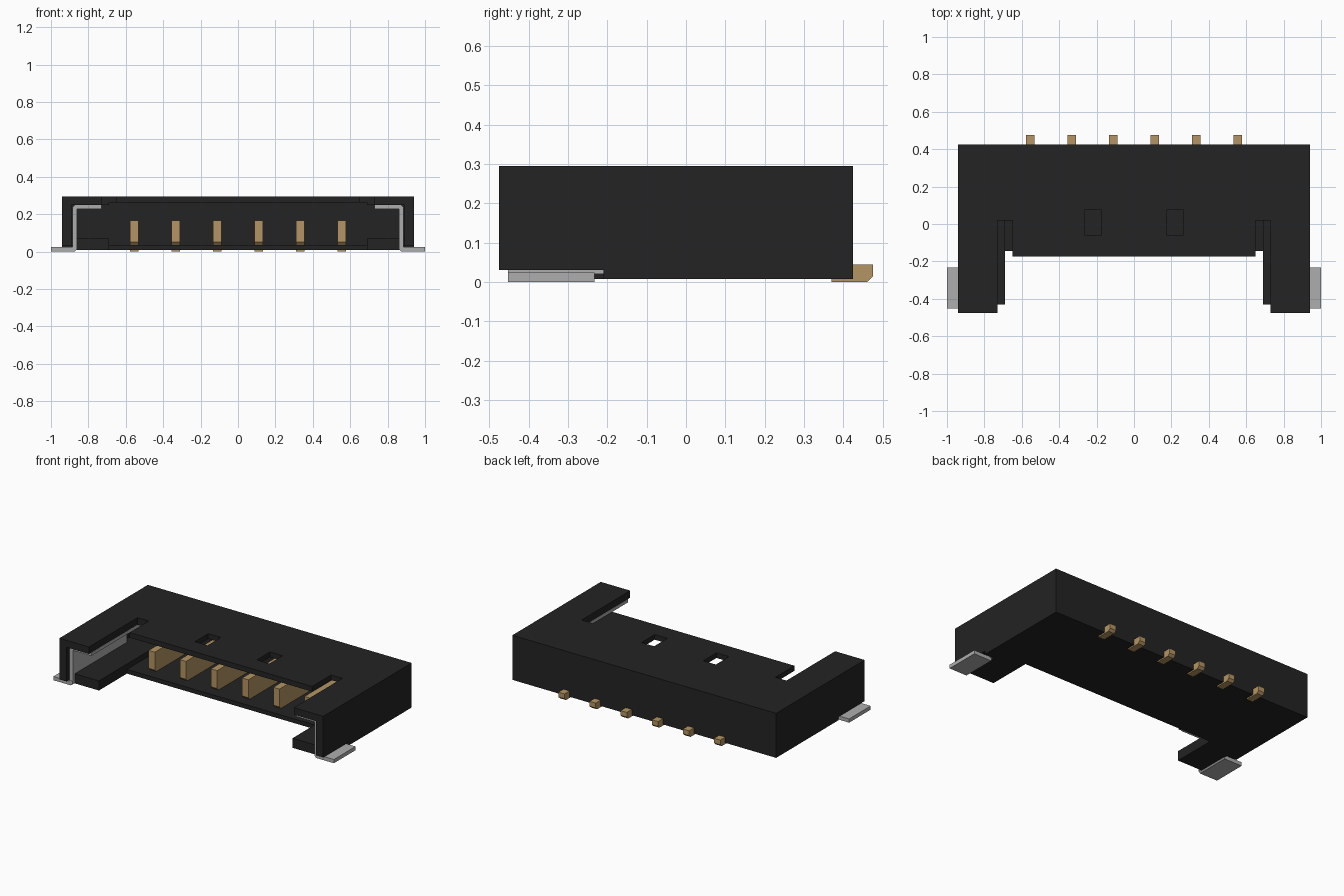
import bpy, bmesh

if "Cube" in bpy.data.objects:
    bpy.data.objects.remove(bpy.data.objects["Cube"])

def material(name, rgb):
    m = bpy.data.materials.new(name)
    m.diffuse_color = (*rgb, 1)
    m.use_nodes = True
    m.node_tree.nodes["Principled BSDF"].inputs["Base Color"].default_value = m.diffuse_color
    return m

BLACK = material("black plastic", (0.017, 0.017, 0.017))
GOLD = material("gold contact", (0.46, 0.30, 0.125))
SILVER = material("silver metal", (0.42, 0.42, 0.43))

def make_object(name, bm, mat):
    bmesh.ops.recalc_face_normals(bm, faces=bm.faces[:])
    me = bpy.data.meshes.new(name)
    bm.to_mesh(me)
    bm.free()
    me.materials.append(mat)
    ob = bpy.data.objects.new(name, me)
    bpy.context.collection.objects.link(ob)
    return ob

def prism(bm, pts, offset):
    """Extrude a polygon of 3D points by an offset."""
    a = [bm.verts.new(p) for p in pts]
    b = [bm.verts.new([c + o for c, o in zip(p, offset)]) for p in pts]
    bm.faces.new(a)
    bm.faces.new(b)
    n = len(pts)
    for i in range(n):
        j = (i + 1) % n
        bm.faces.new((a[i], a[j], b[j], b[i]))

def box(name, x, y, z, mat):
    bm = bmesh.new()
    prism(bm, [(x[0], y[0], z[0]), (x[1], y[0], z[0]), (x[1], y[1], z[0]), (x[0], y[1], z[0])],
          (0, 0, z[1] - z[0]))
    return make_object(name, bm, mat)

# Housing: one block, hollowed by box cuts
housing = box("housing", (-0.94, 0.94), (-0.475, 0.425), (0.008, 0.295), BLACK)
cuts = [
    ((-0.89, 0.89), (-1, 0.30), (0.07, 0.25)),      # wide cavity with arm ledges
    ((-0.69, 0.69), (-1, 0.30), (0.035, 0.262)),    # deeper central cavity
    ((-0.73, 0.73), (-1, -0.175), (0.15, 1)),       # roof opening
    ((-0.69, 0.69), (-1, -0.145), (-1, 0.15)),      # floor opening
    ((-0.89, 0.89), (-1, -0.43), (-1, 0.15)),       # ledges set back
]
for s in (-1, 1):
    def span(a, b):
        return tuple(sorted((s * a, s * b)))
    cuts += [
        (span(0.65, 0.73), (-0.3, 0.02), (0.15, 1)),      # roof slot
        (span(0.87, 1.2), (-1, -0.21), (-1, 0.03)),       # notch for solder tab
        (span(0.175, 0.265), (-0.06, 0.075), (0.15, 1)),  # roof window
    ]
for c in cuts:
    cutter = box("cutter", *c, BLACK)
    cutter.hide_render = True
    mod = housing.modifiers.new("cut", 'BOOLEAN')
    mod.operation, mod.solver, mod.object = 'DIFFERENCE', 'EXACT', cutter
    bpy.context.view_layer.objects.active = housing
    bpy.ops.object.modifier_apply(modifier=mod.name)
    bpy.data.objects.remove(cutter)

# Contacts: blade inside, solder foot behind
contact = [(-0.085, 0.05), (-0.07, 0.034), (0.37, 0.034), (0.37, 0), (0.46, 0),
           (0.475, 0.014), (0.475, 0.045), (0.36, 0.045), (0.36, 0.165), (-0.085, 0.165)]
for i in range(6):
    x = (i - 2.5) * 0.222
    bm = bmesh.new()
    prism(bm, [(x - 0.022, y, z) for y, z in contact], (0.044, 0, 0))
    make_object(f"contact_{i + 1}", bm, GOLD)

# Side clips: bent strip inside each arm, with a solder tab outside
strip = [(0.73, 0.249), (0.872, 0.249), (0.884, 0.237), (0.884, 0.02), (0.862, 0.02),
         (0.862, 0.228), (0.73, 0.228)]
tab = [(0.862, 0.03), (0.862, 0.012), (0.874, 0), (1, 0), (1, 0.024), (0.884, 0.024), (0.884, 0.03)]
for s, side in ((-1, "left"), (1, "right")):
    bm = bmesh.new()
    prism(bm, [(s * x, -0.45, z) for x, z in strip], (0, 0.55, 0))
    make_object(f"{side}_clip", bm, SILVER)
    bm = bmesh.new()
    prism(bm, [(s * x, -0.452, z) for x, z in tab], (0, 0.22, 0))
    make_object(f"{side}_solder_tab", bm, SILVER)
